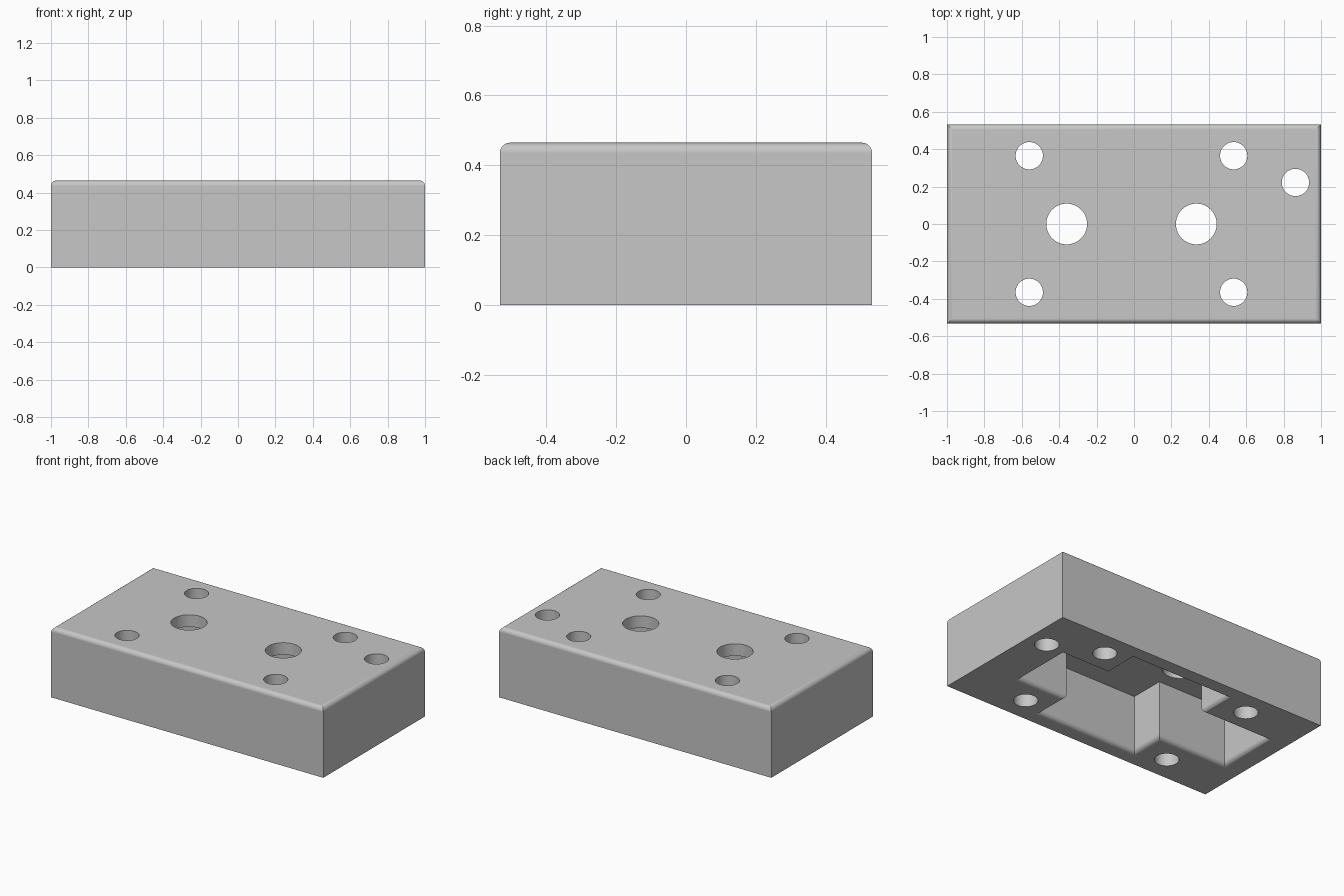
import bpy, bmesh, math

cube = bpy.data.objects.get("Cube")
if cube:
    bpy.data.objects.remove(cube, do_unlink=True)

HALF_Y, HEIGHT, FILLET = 0.533, 0.465, 0.03
CEILING = 0.385
STEPS = 6

grey = bpy.data.materials.new("plain_grey")
grey.use_nodes = True
grey.diffuse_color = (0.57, 0.57, 0.57, 1)
grey.node_tree.nodes["Principled BSDF"].inputs["Base Color"].default_value = grey.diffuse_color


def make_object(name, bm):
    bmesh.ops.recalc_face_normals(bm, faces=bm.faces)
    mesh = bpy.data.meshes.new(name)
    bm.to_mesh(mesh)
    bm.free()
    mesh.materials.append(grey)
    obj = bpy.data.objects.new(name, mesh)
    bpy.context.collection.objects.link(obj)
    return obj


def loft(name, rings):
    """Closed solid through a stack of (outline, z) rings."""
    bm = bmesh.new()
    loops = [[bm.verts.new((x, y, z)) for x, y in outline] for outline, z in rings]
    for low, high in zip(loops, loops[1:]):
        for i in range(len(low)):
            j = (i + 1) % len(low)
            bm.faces.new((low[i], low[j], high[j], high[i]))
    bm.faces.new(loops[0])
    bm.faces.new(loops[-1])
    return make_object(name, bm)


def box_outline(inset):
    x, y = 1 - inset, HALF_Y - inset
    return [(-x, -y), (x, -y), (x, y), (-x, y)]


def cross_outline(grow):
    left, right = -0.864 - grow, 0.713 + grow
    wing_x, wing_y, arm_y = 0.36 + grow, 0.425 + grow, 0.195 + grow
    return [(left, -arm_y), (-wing_x, -arm_y), (-wing_x, -wing_y), (wing_x, -wing_y),
            (wing_x, -arm_y), (right, -arm_y), (right, arm_y), (wing_x, arm_y),
            (wing_x, wing_y), (-wing_x, wing_y), (-wing_x, arm_y), (left, arm_y)]


def quarter_turn():
    return [math.pi / 2 * i / STEPS for i in range(STEPS + 1)]


# Block with a rounded top rim and sharp upright edges
rings = [(box_outline(0), 0)]
rings += [(box_outline(FILLET * (1 - math.cos(t))), HEIGHT - FILLET * (1 - math.sin(t)))
          for t in quarter_turn()]
block = loft("cover_block", rings)

# Cross-shaped pocket underneath, with a rounded mouth
rings = [(cross_outline(FILLET), -0.05)]
rings += [(cross_outline(FILLET * (1 - math.sin(t))), FILLET * (1 - math.cos(t)))
          for t in quarter_turn()]
rings.append((cross_outline(0), CEILING))
cutters = [loft("pocket_cutter", rings)]

# Screw holes, side hole and the two large holes
holes = [(x, y, 0.073) for x in (-0.56, 0.533) for y in (-0.365, 0.365)]
holes += [(0.863, 0.222, 0.073), (-0.36, 0, 0.109), (0.333, 0, 0.109)]
for x, y, radius in holes:
    circle = [(x + radius * math.cos(a), y + radius * math.sin(a))
              for a in (math.tau * i / 48 for i in range(48))]
    cutters.append(loft("hole_cutter", [(circle, -0.1), (circle, HEIGHT + 0.1)]))

# Cut everything out of the block
bpy.context.view_layer.objects.active = block
for cutter in cutters:
    cutter.hide_render = True
    cut = block.modifiers.new("cut", 'BOOLEAN')
    cut.operation, cut.solver, cut.object = 'DIFFERENCE', 'EXACT', cutter
    bpy.ops.object.modifier_apply(modifier=cut.name)
    bpy.data.objects.remove(cutter, do_unlink=True)

# Smooth rounds and bores, crisp corners
bpy.ops.object.select_all(action='DESELECT')
block.select_set(True)
bpy.context.view_layer.objects.active = block
bpy.ops.object.shade_smooth_by_angle(angle=math.radians(30))
weighted = block.modifiers.new("flat_faces", 'WEIGHTED_NORMAL')
weighted.keep_sharp = True
